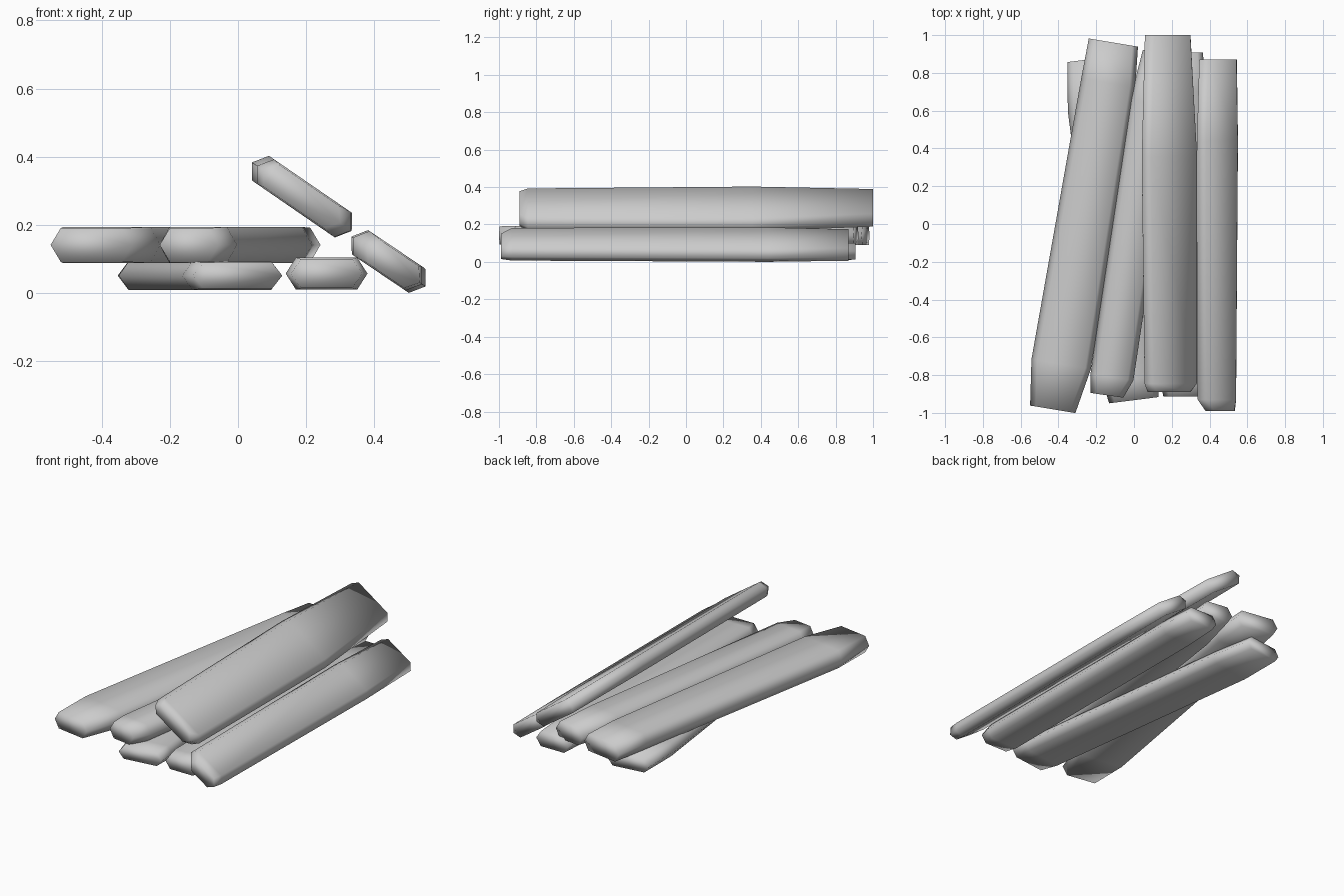
import bpy, bmesh
from math import radians


def plank(name, center, half_h, stations, turn=0, roll=0, edge=0.03):
    """Loft a six-sided board along y; stations are (y, left, right, height factor)."""
    bm = bmesh.new()
    rings = []
    for y, left, right, k in stations:
        h = half_h * k
        section = [(left, 0), (left + edge, -h), (right - edge, -h),
                   (right, 0), (right - edge, h), (left + edge, h)]
        rings.append([bm.verts.new((x, y, z)) for x, z in section])
    for a, b in zip(rings, rings[1:]):
        for i in range(6):
            j = (i + 1) % 6
            bm.faces.new((a[i], a[j], b[j], b[i]))
    bm.faces.new(rings[0])
    bm.faces.new(rings[-1])
    bmesh.ops.recalc_face_normals(bm, faces=bm.faces)
    for f in bm.faces:
        f.smooth = True
    mesh = bpy.data.meshes.new(name)
    bm.to_mesh(mesh)
    bm.free()
    obj = bpy.data.objects.new(name, mesh)
    obj.location = center
    obj.rotation_euler = (0, radians(roll), radians(turn))
    bpy.context.collection.objects.link(obj)
    return obj


# bottom layer
plank("bottom_left_plank", (-0.115, -0.03, 0.051), 0.042,
      [(-0.91, -0.132, 0.132, 0.9), (-0.8, -0.15, 0.143, 1),
       (0.65, -0.155, 0.145, 1), (0.91, -0.125, 0.13, 0.95)], turn=7.2)
plank("bottom_right_plank", (0.26, 0, 0.057), 0.047,
      [(-0.912, -0.105, 0.105, 0.9), (-0.84, -0.12, 0.12, 1),
       (0.7, -0.12, 0.12, 1), (0.907, -0.11, 0.105, 0.95)])

# middle layer
plank("middle_left_plank", (-0.265, -0.011, 0.141), 0.053,
      [(-0.984, -0.126, 0.117, 0.93), (-0.74, -0.159, 0.16, 1),
       (0.77, -0.142, 0.148, 1), (0.984, -0.137, 0.127, 0.95)], turn=-9.4)
plank("middle_right_plank", (0, 0, 0.141), 0.053,
      [(-0.918, -0.10, 0.075, 0.93), (-0.82, -0.115, 0.115, 1),
       (0.65, -0.115, 0.125, 1), (0.92, -0.085, 0.112, 0.95)], turn=-8.2)

# tilted planks leaning on the stack
plank("leaning_top_plank", (0.188, 0.055, 0.2825), 0.044,
      [(-0.945, -0.14, 0.135, 0.9), (-0.9, -0.16, 0.175, 1),
       (0.3, -0.178, 0.177, 1), (0.945, -0.158, 0.135, 0.95)], roll=34.5)
plank("leaning_side_plank", (0.441, -0.06, 0.093), 0.043,
      [(-0.93, -0.075, 0.112, 0.9), (-0.87, -0.125, 0.12, 1),
       (0.5, -0.13, 0.132, 1), (0.93, -0.115, 0.125, 0.95)], roll=34)
